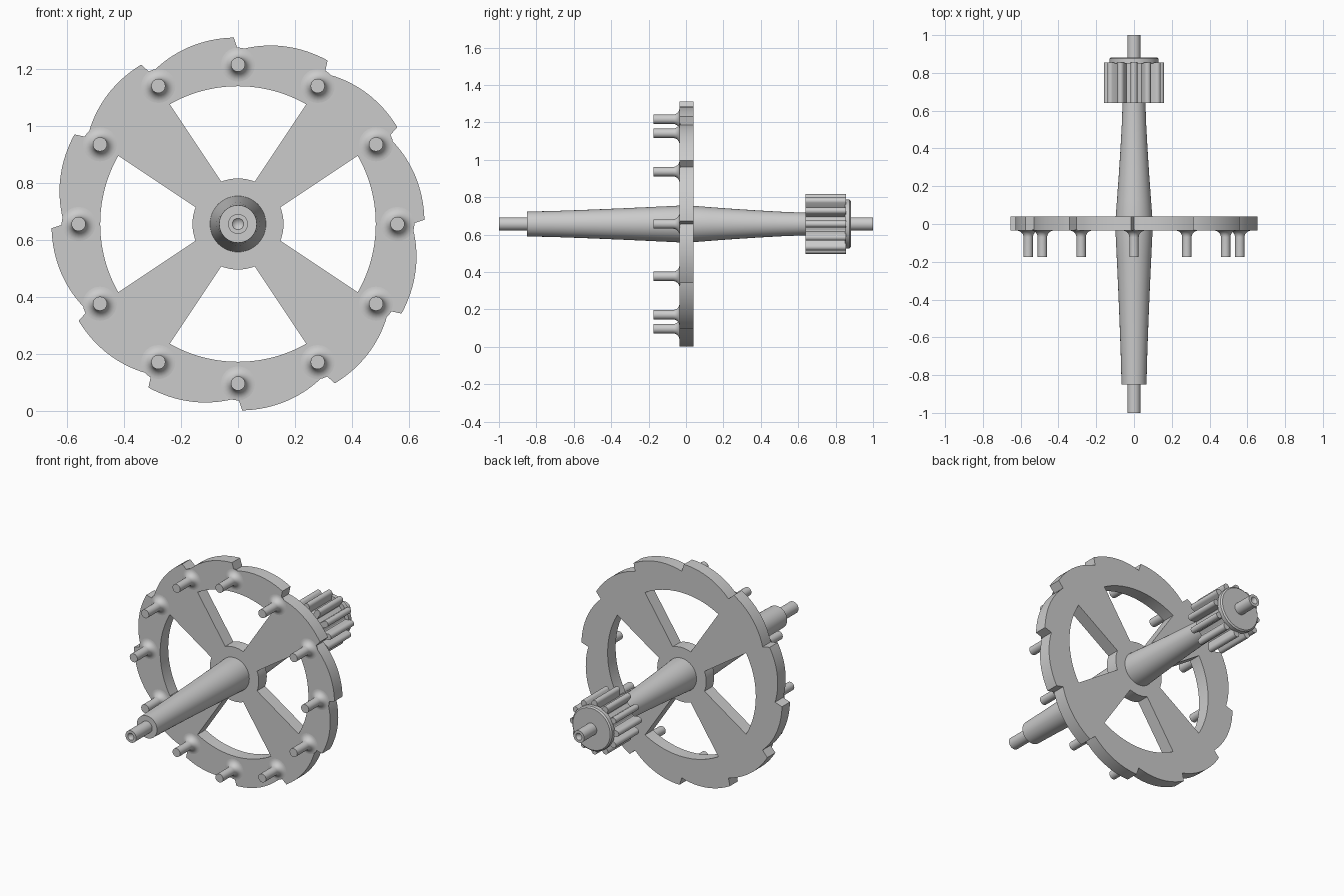
import bpy, bmesh
from math import sin, cos, pi, radians
from mathutils import Matrix, Vector

CENTRE_Z = 0.657

cube = bpy.data.objects.get("Cube")
if cube:
    bpy.data.objects.remove(cube, do_unlink=True)

metal = bpy.data.materials.new("grey metal")
metal.use_nodes = True
metal.diffuse_color = (0.6, 0.6, 0.6, 1)
metal.node_tree.nodes["Principled BSDF"].inputs["Base Color"].default_value = (0.6, 0.6, 0.6, 1)


def finish(name, bm, smooth_angle=30):
    bmesh.ops.remove_doubles(bm, verts=bm.verts, dist=1e-5)
    bmesh.ops.recalc_face_normals(bm, faces=bm.faces)
    mesh = bpy.data.meshes.new(name)
    bm.to_mesh(mesh)
    bm.free()
    mesh.materials.clear()
    mesh.materials.append(metal)
    obj = bpy.data.objects.new(name, mesh)
    bpy.context.collection.objects.link(obj)
    bpy.ops.object.select_all(action='DESELECT')
    obj.select_set(True)
    bpy.context.view_layer.objects.active = obj
    bpy.ops.object.shade_smooth_by_angle(angle=radians(smooth_angle))
    return obj


def lathe(name, profile, x=0, z=CENTRE_Z, steps=48):
    """Spin a list of (y, radius) points about a line parallel to y."""
    bm = bmesh.new()
    verts = [bm.verts.new((r, y, 0)) for y, r in profile]
    edges = [bm.edges.new(pair) for pair in zip(verts, verts[1:])]
    bmesh.ops.spin(bm, geom=verts + edges, cent=(0, 0, 0), axis=(0, 1, 0),
                   angle=2 * pi, steps=steps)
    bmesh.ops.translate(bm, verts=bm.verts, vec=(x, 0, z))
    return finish(name, bm)


def plate(name, outlines, y0, y1):
    """Extrude flat (x, z) outlines, with inner ones as holes, from y0 to y1."""
    curve = bpy.data.curves.new(name, 'CURVE')
    curve.dimensions = '2D'
    curve.fill_mode = 'BOTH'
    curve.extrude = (y1 - y0) / 2
    for points in outlines:
        spline = curve.splines.new('POLY')
        spline.points.add(len(points) - 1)
        for p, (px, pz) in zip(spline.points, points):
            p.co = (px, pz, 0, 1)
        spline.use_cyclic_u = True
    helper = bpy.data.objects.new(name + " outline", curve)
    bpy.context.collection.objects.link(helper)
    bpy.context.view_layer.update()
    mesh = bpy.data.meshes.new_from_object(helper)
    bm = bmesh.new()
    bm.from_mesh(mesh)
    bpy.data.objects.remove(helper, do_unlink=True)
    bpy.data.meshes.remove(mesh)
    bm.transform(Matrix.Translation((0, (y0 + y1) / 2, CENTRE_Z)) @ Matrix.Rotation(pi / 2, 4, 'X'))
    return finish(name, bm, 25)


def polar(r, degrees):
    """Point at a clockwise angle from straight up."""
    return r * sin(radians(degrees)), r * cos(radians(degrees))


# Ratchet wheel: twelve cam-shaped teeth and four spoke windows
rim = []
for tooth in range(12):
    for i in range(17):
        t = i / 16
        rim.append(polar(0.61 + 0.045 * (1 - (1 - t) ** 2.1), tooth * 30 + t * 28.7))
outlines = [rim]
for side in range(4):
    outer = [polar(0.484, side * 90 - 29.7 + 59.4 * i / 24) for i in range(25)]
    inner = [polar(0.16, side * 90 + 21.5 - 43 * i / 12) for i in range(13)]
    outlines.append(outer + inner)
plate("ratchet_wheel", outlines, -0.035, 0.04)

# Pegs around the rim, each flaring into the wheel face
flare = [(-0.035 - 0.035 * (1 - cos(a)), 0.06 - 0.035 * sin(a))
         for a in (i * pi / 16 for i in range(9))]
for i in range(12):
    px, pz = polar(0.56, i * 30)
    lathe(f"peg_{i + 1}", [(-0.03, 0.06)] + flare + [(-0.175, 0.025), (-0.175, 0)],
          px, CENTRE_Z + pz, 24)

# Arbor: swelling shaft with thin pivots, countersunk at both ends
front = [(-1 + 0.02, 0), (-1, 0.02), (-1, 0.035), (-0.85, 0.035), (-0.85, 0.066)]
swell_front = [(-0.85 * (1 - t), 0.066 + 0.034 * t ** 1.25) for t in (0.2, 0.4, 0.6, 0.8, 1)]
swell_back = [(0.65 * t, 0.06 + 0.04 * (1 - t) ** 1.3) for t in (0.2, 0.4, 0.6, 0.8, 1)]
back = [(0.87, 0.06), (0.87, 0.035), (1, 0.035), (1, 0.02), (0.98, 0)]
lathe("arbor", front + swell_front + swell_back + back)

# Pinion: twelve round-tipped leaves
leaves = []
for leaf in range(12):
    a = leaf * 30
    leaves += [polar(0.105, a - 10), polar(0.108, a - 8)]
    axis, across = Vector(polar(1, a)), Vector(polar(1, a + 90))
    for i in range(9):
        b = pi * i / 8
        leaves.append(tuple(axis * (0.142 + 0.018 * sin(b)) - across * 0.018 * cos(b)))
    leaves += [polar(0.108, a + 8), polar(0.105, a + 10)]
plate("pinion", [leaves], 0.64, 0.855)

# Collar behind the pinion
lathe("pinion_collar", [(0.85, 0), (0.85, 0.13), (0.875, 0.13), (0.882, 0.122), (0.882, 0)])
